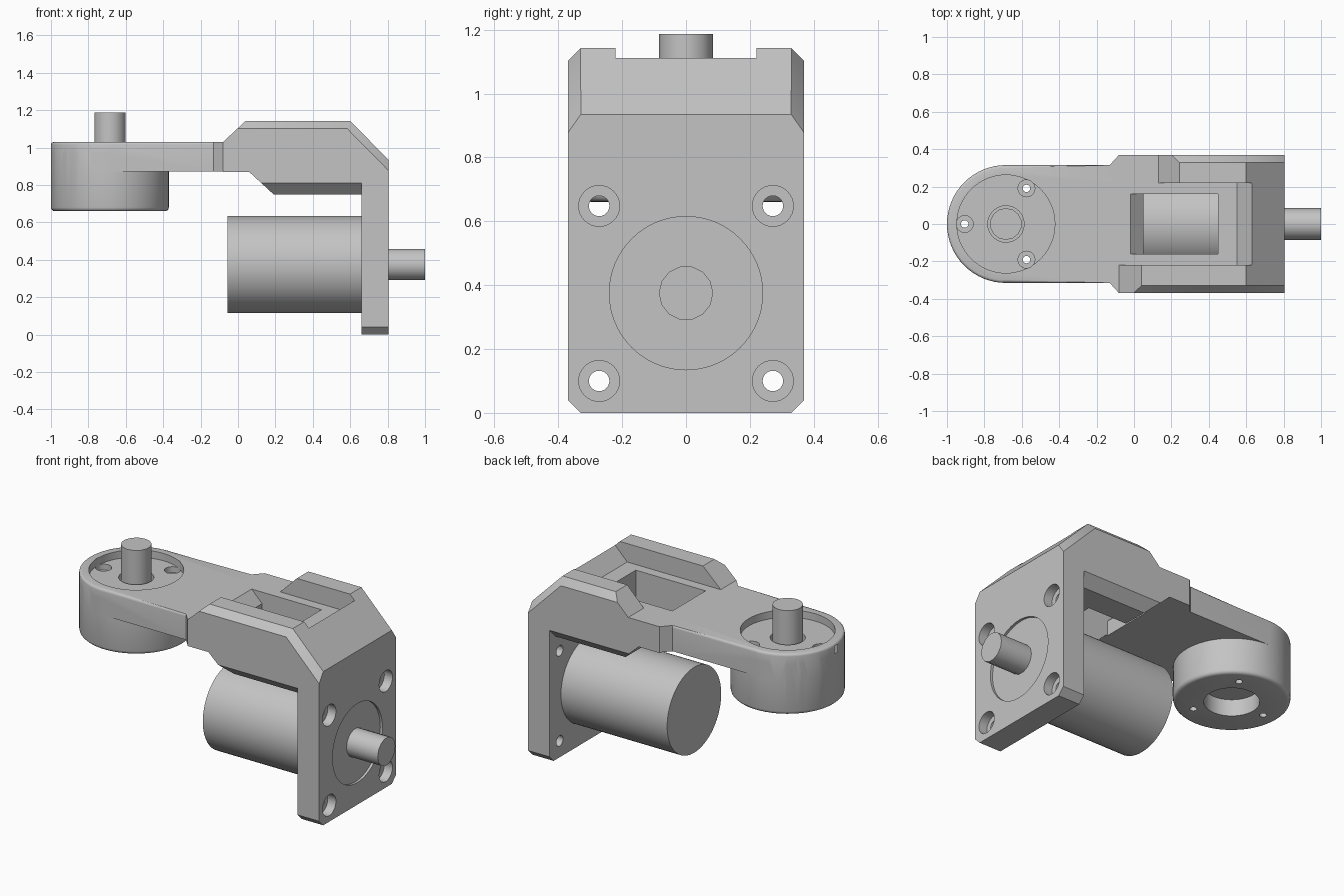
import bpy, bmesh, math
from mathutils import Vector, Matrix

if "Cube" in bpy.data.objects:
    bpy.data.objects.remove(bpy.data.objects["Cube"], do_unlink=True)

grey = bpy.data.materials.new("light_grey")
grey.use_nodes = True
GREY = (0.55, 0.55, 0.55, 1)
grey.diffuse_color = GREY
grey.node_tree.nodes["Principled BSDF"].inputs["Base Color"].default_value = GREY

HEAD = -0.685     # x of the swivel head
MOTOR_Z = 0.375   # height of the drive motor axis


def finish(bm, name):
    bmesh.ops.recalc_face_normals(bm, faces=bm.faces)
    mesh = bpy.data.meshes.new(name)
    bm.to_mesh(mesh)
    bm.free()
    obj = bpy.data.objects.new(name, mesh)
    mesh.materials.append(grey)
    bpy.context.collection.objects.link(obj)
    return obj


def extrude(points, offset):
    bm = bmesh.new()
    face = bm.faces.new([bm.verts.new(p) for p in points])
    geo = bmesh.ops.extrude_face_region(bm, geom=[face])["geom"]
    verts = [g for g in geo if isinstance(g, bmesh.types.BMVert)]
    bmesh.ops.translate(bm, vec=offset, verts=verts)
    bmesh.ops.recalc_face_normals(bm, faces=bm.faces)
    return bm


def side_prism(profile, y0, y1):
    return extrude([(x, y0, z) for x, z in profile], (0, y1 - y0, 0))


def chamfer(bm, point, normal):
    """Slice off one corner on both sides of the part."""
    for s in (1, -1):
        cut = bmesh.ops.bisect_plane(
            bm, geom=bm.verts[:] + bm.edges[:] + bm.faces[:], clear_outer=True,
            plane_co=Vector((point[0], s * point[1], point[2])),
            plane_no=Vector((normal[0], s * normal[1], normal[2])))
        edges = [g for g in cut["geom_cut"] if isinstance(g, bmesh.types.BMEdge)]
        bmesh.ops.holes_fill(bm, edges=edges)


def cylinder(name, centre, radius, start, end, axis="Z", sides=64, bevel=0, bevel_at=None):
    bm = bmesh.new()
    bmesh.ops.create_cone(bm, cap_ends=True, segments=sides, radius1=radius,
                          radius2=radius, depth=end - start)
    bmesh.ops.translate(bm, vec=(0, 0, (start + end) / 2), verts=bm.verts)
    if bevel:
        rim = [e for e in bm.edges if all(abs(v.co.z - bevel_at) < 1e-4 for v in e.verts)]
        bmesh.ops.bevel(bm, geom=rim, offset=bevel, segments=3, profile=0.5, affect="EDGES")
    if axis == "X":
        bmesh.ops.rotate(bm, matrix=Matrix.Rotation(math.pi / 2, 3, "Y"), verts=bm.verts)
    bmesh.ops.translate(bm, vec=centre, verts=bm.verts)
    return finish(bm, name)


def combine(target, tool, operation):
    mod = target.modifiers.new("join", "BOOLEAN")
    mod.operation, mod.object, mod.solver = operation, tool, "EXACT"
    bpy.context.view_layer.objects.active = target
    bpy.ops.object.modifier_apply(modifier=mod.name)
    bpy.data.objects.remove(tool, do_unlink=True)


# Upper beam with chamfered edges
bm = side_prism([(-0.08, 0.87), (-0.08, 1.03), (0.04, 1.142), (0.6, 1.142), (0.805, 0.935),
                 (0.805, 0.75), (0.19, 0.75), (0.06, 0.87)], -0.37, 0.37)
chamfer(bm, (0, 0.33, 1.142), (0, 1, 1))
chamfer(bm, (0.6, 0.33, 1.142), (0.71, 1, 0.7))
chamfer(bm, (0, 0.31, 0.75), (0, 1, -1))
bracket = finish(bm, "bracket")

# Channel between the rails, and the shorter left rail
for profile, y0, y1 in (
        ([(-0.2, 1.03), (0.55, 1.03), (0.75, 1.23), (-0.2, 1.23)], -0.22, 0.22),
        ([(-0.2, 1.03), (0.13, 1.03), (0.33, 1.23), (-0.2, 1.23)], 0.2, 0.5)):
    combine(bracket, finish(side_prism(profile, y0, y1), "cutter"), "DIFFERENCE")

# Motor mounting plate
bm = side_prism([(0.66, 0), (0.805, 0), (0.805, 0.87), (0.66, 0.87)], -0.37, 0.37)
chamfer(bm, (0, 0.33, 0), (0, 1, -1))
combine(bracket, finish(bm, "plate"), "UNION")

# Arm with a round end and soft upper rim
arc = [math.pi / 2 + math.pi * i / 32 for i in range(33)]
plan = [(HEAD + 0.315 * math.cos(a), 0.315 * math.sin(a)) for a in arc]
plan += [(-0.13, -0.315), (-0.08, -0.37), (0, -0.37), (0, 0.37), (-0.08, 0.37), (-0.13, 0.315)]
bm = extrude([(x, y, 0.873) for x, y in plan], (0, 0, 0.157))
rim = [e for e in bm.edges if all(v.co.z > 1 and v.co.x < -0.1 for v in e.verts)]
bmesh.ops.bevel(bm, geom=rim, offset=0.015, segments=3, profile=0.5, affect="EDGES")
combine(bracket, finish(bm, "arm"), "UNION")

# Cup under the round end
combine(bracket, cylinder("cup", (HEAD, 0, 0), 0.315, 0.66, 0.97, bevel=0.02, bevel_at=0.66), "UNION")

# Window through the beam
window = [(-0.04, 1.05), (0.05, 0.96), (0.05, 0.6), (0.45, 0.6), (0.45, 1.05)]
combine(bracket, finish(side_prism(window, -0.16, 0.16), "cutter"), "DIFFERENCE")

# Recess, shaft seat and lower bore of the head
for radius, z0, z1 in ((0.262, 0.985, 1.1), (0.097, 0.94, 1.1), (0.15, 0.5, 0.76)):
    combine(bracket, cylinder("cutter", (HEAD, 0, 0), radius, z0, z1), "DIFFERENCE")

# Three counterbored screw holes in the head
for angle in (60, 180, 300):
    a = math.radians(angle)
    spot = (HEAD + 0.22 * math.cos(a), 0.22 * math.sin(a), 0)
    combine(bracket, cylinder("cutter", spot, 0.045, 0.95, 1.1, sides=24), "DIFFERENCE")
    combine(bracket, cylinder("cutter", spot, 0.02, 0.5, 1.1, sides=16), "DIFFERENCE")

# Four counterbored screw holes and the shallow round seat in the plate
for y in (-0.272, 0.272):
    for z in (0.1, 0.648):
        combine(bracket, cylinder("cutter", (0, y, z), 0.064, 0.75, 0.9, "X", 32), "DIFFERENCE")
        combine(bracket, cylinder("cutter", (0, y, z), 0.032, 0.6, 0.9, "X", 24), "DIFFERENCE")
combine(bracket, cylinder("cutter", (0, 0, MOTOR_Z), 0.24, 0.79, 0.9, "X"), "DIFFERENCE")

# Motor body and both shafts
parts = [bracket,
         cylinder("motor_body", (0, 0, MOTOR_Z), 0.26, -0.055, 0.665, "X"),
         cylinder("motor_shaft", (0, 0, MOTOR_Z), 0.085, 0.7, 1.0, "X", 14),
         cylinder("head_shaft", (HEAD, 0, 0), 0.085, 0.9, 1.187, sides=14)]

bpy.ops.object.select_all(action="DESELECT")
for part in parts:
    part.select_set(True)
bpy.context.view_layer.objects.active = bracket
bpy.ops.object.shade_smooth_by_angle(angle=math.radians(32))
